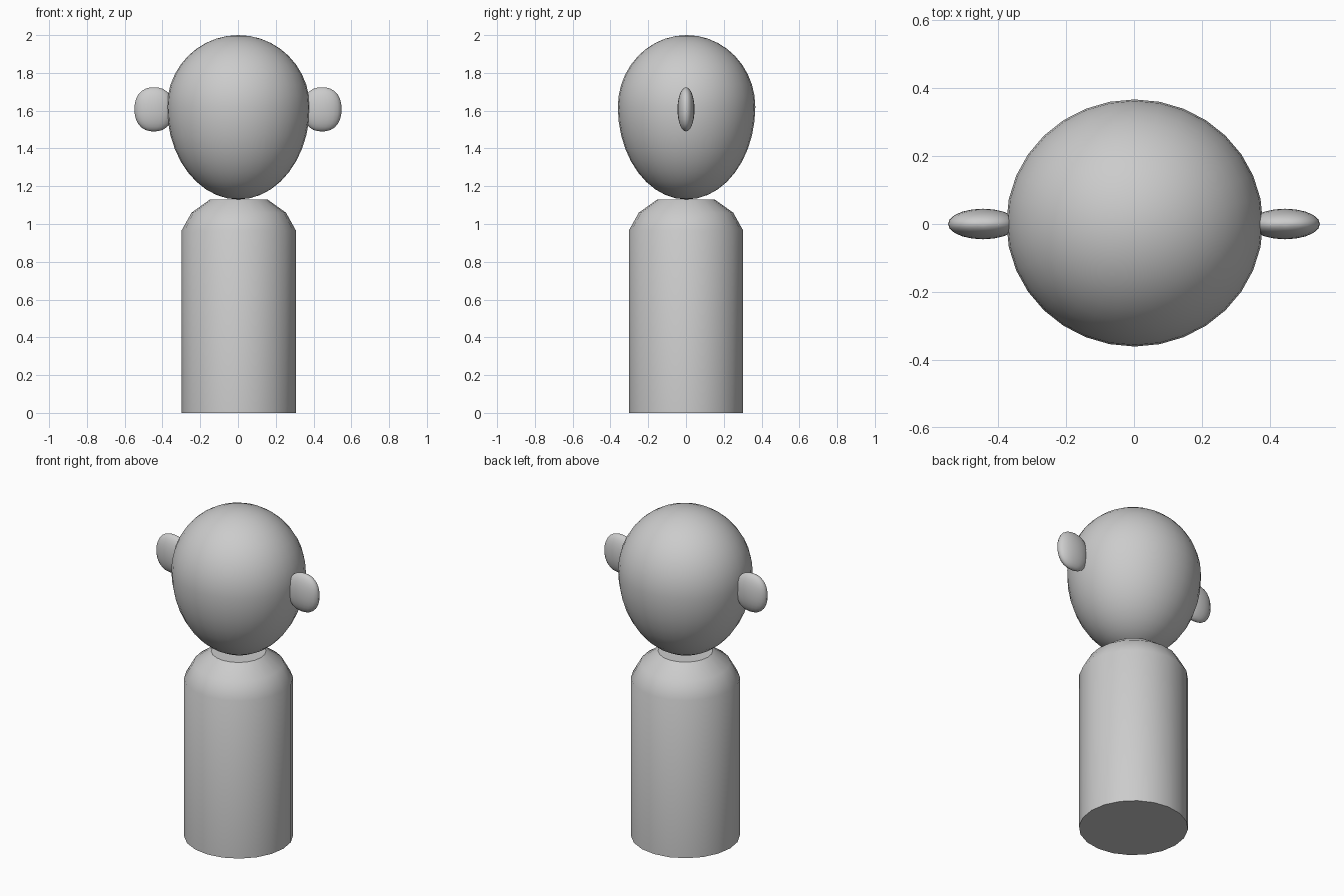
import bpy
import bmesh
import math
from mathutils import Vector, Matrix

cube = bpy.data.objects.get("Cube")
if cube:
    bpy.data.objects.remove(cube, do_unlink=True)

# One plain colour
grey = bpy.data.materials.new("plain grey")
grey.use_nodes = True
colour = (0.6, 0.6, 0.6, 1)
grey.diffuse_color = colour
grey.node_tree.nodes["Principled BSDF"].inputs["Base Color"].default_value = colour


def finish(name, bm, angle):
    """Turn a bmesh into a shaded object in the scene."""
    bmesh.ops.recalc_face_normals(bm, faces=bm.faces)
    mesh = bpy.data.meshes.new(name)
    bm.to_mesh(mesh)
    bm.free()
    mesh.materials.append(grey)
    obj = bpy.data.objects.new(name, mesh)
    bpy.context.collection.objects.link(obj)
    bpy.ops.object.select_all(action='DESELECT')
    obj.select_set(True)
    bpy.context.view_layer.objects.active = obj
    bpy.ops.object.shade_smooth_by_angle(angle=math.radians(angle))
    return obj


def lathe(name, profile, sides, centre, angle):
    """Stack rings of (radius, height) and cap both ends."""
    bm = bmesh.new()
    rings = []
    for radius, z in profile:
        turns = [2 * math.pi * i / sides for i in range(sides)]
        rings.append([bm.verts.new((centre + radius * math.cos(t),
                                    radius * math.sin(t), z)) for t in turns])
    for low, high in zip(rings, rings[1:]):
        for i in range(sides):
            j = (i + 1) % sides
            bm.faces.new((low[i], low[j], high[j], high[i]))
    bm.faces.new(rings[0])
    bm.faces.new(rings[-1])
    return finish(name, bm, angle)


# Body: a cylinder with bevelled shoulders and a flat top
lathe("body", [(0.303, 0), (0.303, 0.965), (0.25, 1.06), (0.152, 1.13)],
      20, 0.004, 33)

# Head: an egg with a longer lower half
bm = bmesh.new()
bmesh.ops.create_uvsphere(bm, u_segments=32, v_segments=20, radius=1)
for v in bm.verts:
    tall = 0.38 if v.co.z > 0 else 0.49
    v.co = Vector((0.002 + 0.378 * v.co.x, 0.003 + 0.364 * v.co.y,
                   1.62 + tall * v.co.z))
finish("head", bm, 60)

# Ears: flat, slightly squared discs
for side, name in ((1, "left_ear"), (-1, "right_ear")):
    bm = bmesh.new()
    bmesh.ops.create_uvsphere(bm, u_segments=20, v_segments=14, radius=1)
    power = 2.3
    for v in bm.verts:
        x, z = abs(v.co.x), abs(v.co.z)
        square = (x ** power + z ** power) ** (1 / power)
        push = math.hypot(x, z) / square if square > 0.001 else 1
        v.co = Vector((side * 0.445 + 0.103 * push * v.co.x,
                       0.045 * v.co.y,
                       1.607 + 0.117 * push * v.co.z))
    finish(name, bm, 80)
